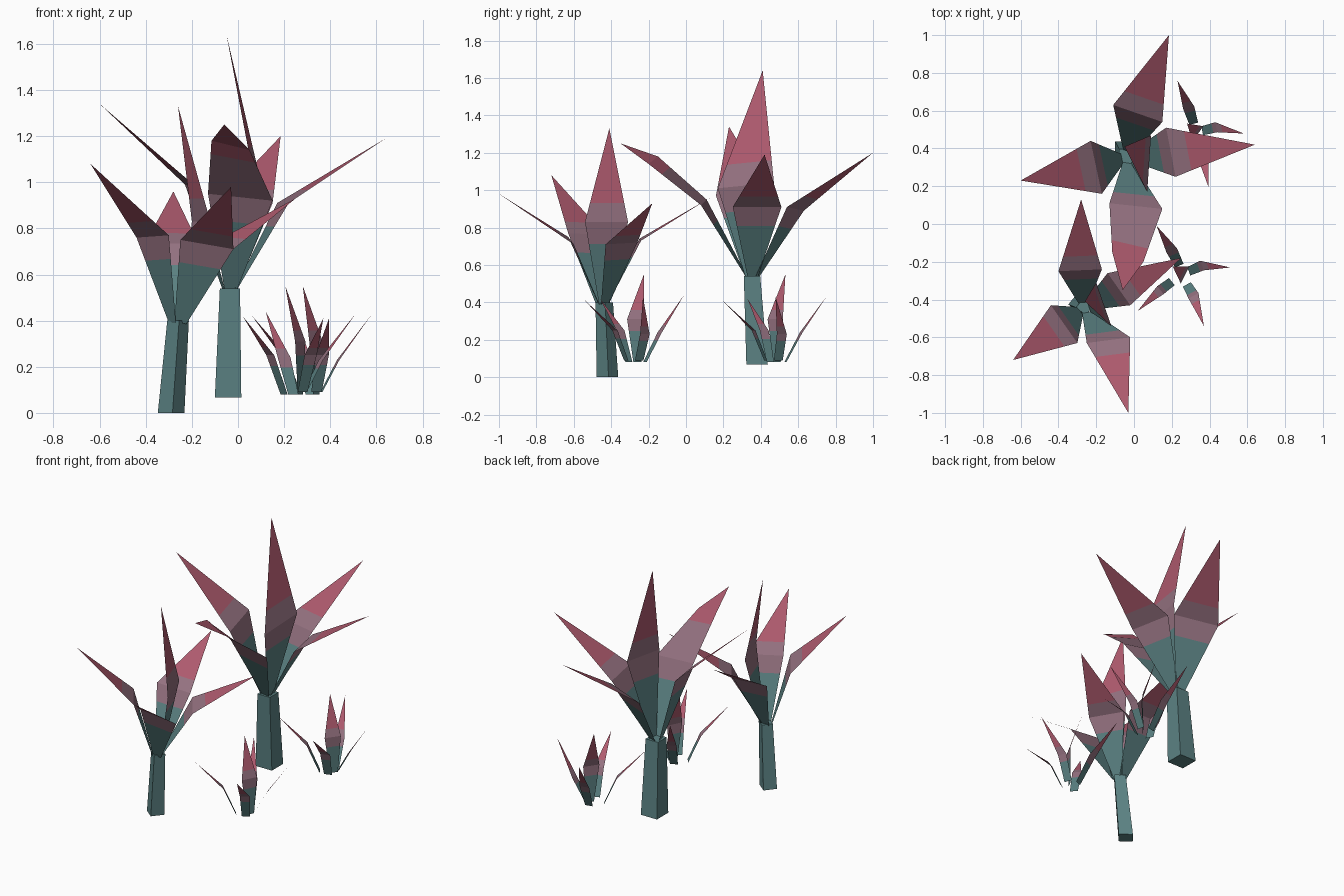
import bpy, bmesh, math
from mathutils import Vector, Matrix

if "Cube" in bpy.data.objects:
    bpy.data.objects.remove(bpy.data.objects["Cube"])


def material(name, rgb):
    m = bpy.data.materials.new(name)
    m.diffuse_color = (*rgb, 1)
    m.use_nodes = True
    m.node_tree.nodes["Principled BSDF"].inputs["Base Color"].default_value = m.diffuse_color
    return m


MATS = [material("teal", (0.105, 0.222, 0.226)),
        material("mauve", (0.300, 0.168, 0.218)),
        material("rose", (0.430, 0.104, 0.158))]


def finish(name, bm):
    me = bpy.data.meshes.new(name)
    bm.to_mesh(me)
    bm.free()
    for m in MATS:
        me.materials.append(m)
    ob = bpy.data.objects.new(name, me)
    bpy.context.collection.objects.link(ob)
    return ob


def leaf(bm, rows, tip):
    """Folded single-sheet leaf: rows of (left, right) pairs, then a tip.
    Teal below, a mauve band across the first fold, rose to the tip."""
    rows = [(Vector(a), Vector(b)) for a, b in rows] + [(Vector(tip), Vector(tip))]

    def cut(i, f):
        return tuple(rows[i][s].lerp(rows[i + 1][s], f) for s in (0, 1))

    end = 0.2 if len(rows) == 3 else 0.75
    strip = [rows[0], cut(0, 0.73), rows[1], cut(1, end)] + rows[2:]
    cols = [0, 1, 1] + [2] * len(rows)
    prev = [bm.verts.new(p) for p in strip[0]]
    for pair, c in zip(strip[1:], cols):
        if (pair[0] - pair[1]).length < 1e-6:
            cur = [bm.verts.new(pair[0])]
        else:
            cur = [bm.verts.new(p) for p in pair]
        f = bm.faces.new([prev[0], prev[1]] + cur[::-1])
        f.material_index = c
        prev = cur


def crown(name, base, leaves):
    """Leaves (fold corners ..., tip) growing from a narrow edge at the stem top."""
    bm = bmesh.new()
    base = Vector(base)
    for rows, tip in leaves:
        a, b = Vector(rows[0][0]), Vector(rows[0][1])
        out = (a + b) / 2 - base
        out.z = 0
        side = (b - a).normalized() * 0.026
        root = base + out.normalized() * 0.025
        leaf(bm, [(root - side, root + side)] + rows, tip)
    return finish(name, bm)


def stem(name, low, r0, high, r1, turn):
    """Tapered four-sided stem."""
    bm = bmesh.new()
    rings = []
    for c, r in ((low, r0), (high, r1)):
        rings.append([bm.verts.new((c[0] + r * math.cos(turn + i * math.pi / 2),
                                    c[1] + r * math.sin(turn + i * math.pi / 2), c[2]))
                      for i in range(4)])
    for i in range(4):
        j = (i + 1) % 4
        bm.faces.new((rings[0][i], rings[0][j], rings[1][j], rings[1][i]))
    bm.faces.new(rings[0][::-1])
    bm.faces.new(rings[1])
    return finish(name, bm)


# Front plant
stem("front_stem", (-0.29, -0.42, 0), 0.058, (-0.26, -0.437, 0.40), 0.047, 0.1)
crown("front_leaves", (-0.265, -0.445, 0.39), [
    ([((-0.44, -0.43, 0.76), (-0.30, -0.63, 0.77))], (-0.64, -0.72, 1.08)),
    ([((-0.25, -0.63, 0.75), (-0.02, -0.60, 0.71))], (-0.03, -1.00, 0.98)),
    ([((-0.02, -0.43, 0.71), (-0.14, -0.26, 0.72))], (0.25, -0.18, 0.93)),
    ([((-0.17, -0.24, 0.73), (-0.40, -0.25, 0.74))], (-0.28, 0.13, 0.96)),
    ([((-0.12, -0.54, 0.83), (-0.20, -0.31, 0.83))], (-0.26, -0.41, 1.33)),
])

# Back plant
stem("back_stem", (-0.043, 0.38, 0.067), 0.081, (-0.035, 0.353, 0.54), 0.062, math.pi / 4)
crown("back_leaves", (-0.037, 0.353, 0.53), [
    ([((0.15, 0.54, 0.91), (-0.11, 0.63, 0.89))], (0.185, 1.00, 1.20)),
    ([((0.22, 0.25, 0.91), (0.17, 0.51, 0.91))], (0.64, 0.42, 1.19)),
    ([((-0.23, 0.44, 0.99), (-0.17, 0.16, 0.97))], (-0.60, 0.23, 1.34)),
    ([((0.07, 0.17, 1.01), (0.09, 0.47, 1.04))], (-0.05, 0.41, 1.64)),
    ([((-0.13, 0.11, 0.95), (0.15, 0.08, 0.92)),
      ((-0.115, -0.15, 1.18), (0.05, -0.20, 1.14))], (-0.06, -0.35, 1.25)),
])


# Small grass tufts: root, fold centre, tip, fold half width
BLADES = [
    ((0.04, 0.01, 0.09), (0.11, 0.04, 0.23), (0.26, 0.03, 0.43), 0.027),
    ((0.03, -0.06, 0.09), (0.065, -0.12, 0.25), (0.12, -0.28, 0.41), 0.03),
    ((-0.05, -0.045, 0.08), (-0.11, -0.09, 0.25), (-0.23, -0.20, 0.42), 0.027),
    ((-0.01, 0.04, 0.08), (-0.05, 0.12, 0.24), (-0.13, 0.25, 0.44), 0.03),
    ((0.02, 0.00, 0.08), (0.02, -0.01, 0.31), (-0.045, 0.035, 0.55), 0.05),
]


def tuft(name, loc, turn):
    bm = bmesh.new()
    for root, fold, tip, w in BLADES:
        r, f = Vector(root), Vector(fold)
        side = Vector((-f.y, f.x, 0)).normalized()
        leaf(bm, [(r - side * 0.024, r + side * 0.024), (f - side * w, f + side * w)], tip)
    bm.transform(Matrix.Translation(loc) @ Matrix.Rotation(math.radians(turn), 4, 'Z'))
    return finish(name, bm)


tuft("front_grass_tuft", (0.25, -0.26, 0), 0)
tuft("back_grass_tuft", (0.32, 0.49, 0), -9)
